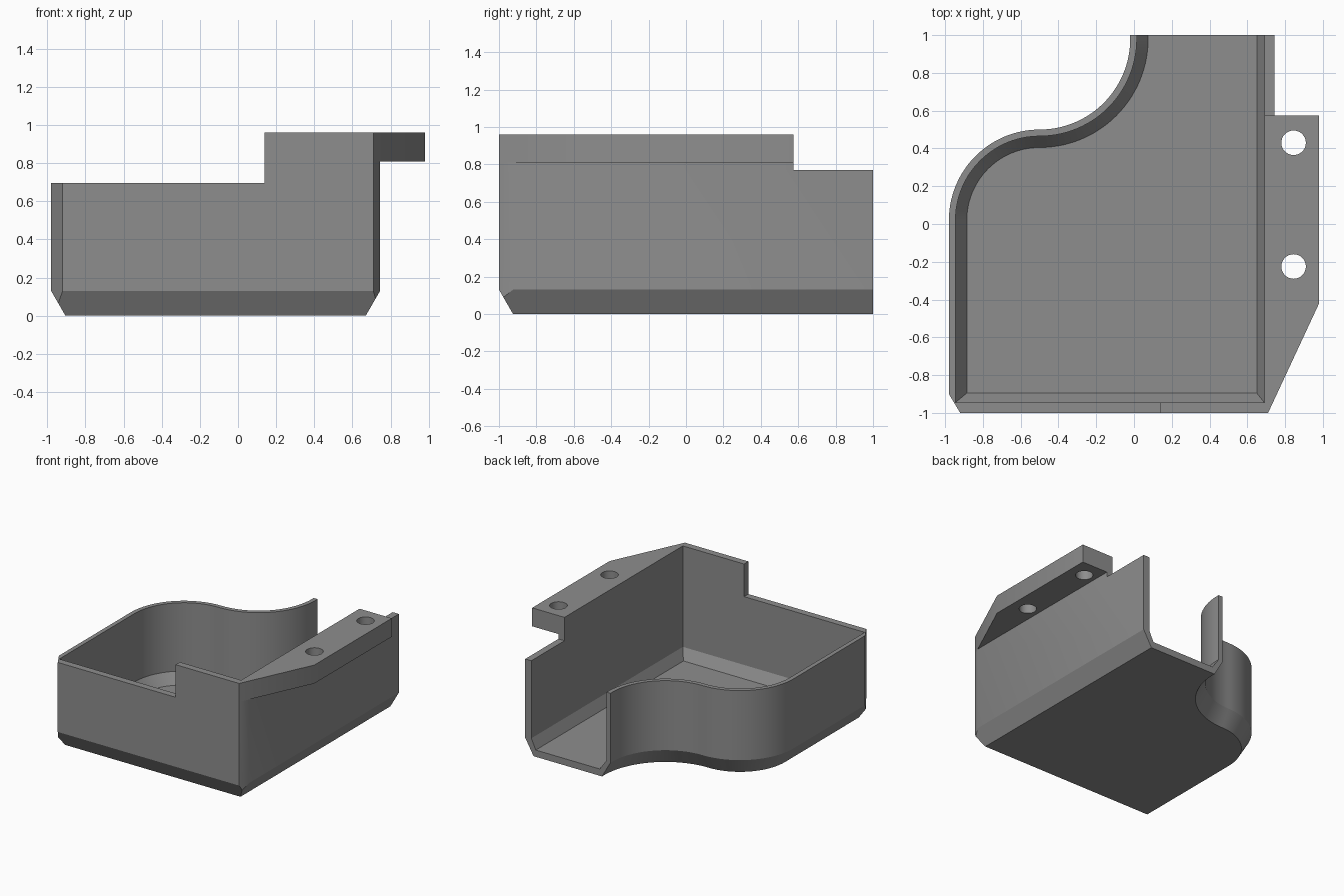
import bpy, bmesh, math
from mathutils import Vector

if "Cube" in bpy.data.objects:
    bpy.data.objects.remove(bpy.data.objects["Cube"])

grey = bpy.data.materials.new("plain_grey")
grey.diffuse_color = (0.27, 0.27, 0.27, 1)
grey.use_nodes = True
grey.node_tree.nodes["Principled BSDF"].inputs["Base Color"].default_value = grey.diffuse_color
R, STEPS = 0.48, 28


def outline(d, right, front, back):
    """Tray plan: S-curved left edge inset by d, straight right, front and back."""
    pts = [(-0.02 + d, back)]
    for i in range(STEPS + 1):                      # concave arc
        a = -math.pi / 2 * i / STEPS
        pts.append((-0.5 + (R + d) * math.cos(a), 0.98 + (R + d) * math.sin(a)))
    for i in range(1, STEPS + 1):                   # convex arc
        a = math.pi / 2 * (1 + i / STEPS)
        pts.append((-0.5 + (R - d) * math.cos(a), 0.02 + (R - d) * math.sin(a)))
    return pts + [(-0.98 + d, front), (right, front), (right, back)]


def finish(name, bm):
    bmesh.ops.recalc_face_normals(bm, faces=bm.faces)
    me = bpy.data.meshes.new(name)
    bm.to_mesh(me)
    bm.free()
    me.materials.append(grey)
    ob = bpy.data.objects.new(name, me)
    bpy.context.collection.objects.link(ob)
    return ob


def loft(name, levels, planes=()):
    """Closed solid through stacked plans, trimmed by vertical planes."""
    bm = bmesh.new()
    rings = [[bm.verts.new((x, y, z)) for x, y in pts] for pts, z in levels]
    n = len(rings[0])
    for a, b in zip(rings, rings[1:]):
        for i in range(n):
            j = (i + 1) % n
            bm.faces.new((a[i], a[j], b[j], b[i]))
    bm.faces.new(rings[0][::-1])
    bm.faces.new(rings[-1])
    for co, no in planes:
        cut = bmesh.ops.bisect_plane(
            bm, geom=bm.verts[:] + bm.edges[:] + bm.faces[:], dist=1e-5,
            plane_co=co, plane_no=no, clear_outer=True)
        edges = [e for e in cut["geom_cut"] if isinstance(e, bmesh.types.BMEdge)]
        bmesh.ops.holes_fill(bm, edges=edges, sides=0)
    return finish(name, bm)


def box(name, x0, x1, y0, y1, z0, z1, planes=()):
    plan = [(x0, y0), (x1, y0), (x1, y1), (x0, y1)]
    return loft(name, [(plan, z0), (plan, z1)], planes)


def combine(target, other, op):
    m = target.modifiers.new(op, "BOOLEAN")
    m.operation, m.solver, m.object = op, "EXACT", other
    bpy.context.view_layer.objects.active = target
    bpy.ops.object.modifier_apply(modifier=m.name)
    bpy.data.objects.remove(other)


# Corner trims
left_cut = (Vector((-0.98, -0.9, 0)), Vector((-0.1, -0.06, 0)).normalized())
right_cut = (Vector((0.71, -1, 0)), Vector((0.58, -0.27, 0)).normalized())

# Outer shell with bevelled base
wall = outline(0, 0.745, -1, 1)
tray = loft("tray", [(outline(0.075, 0.67, -0.925, 1), 0), (wall, 0.13), (wall, 0.96)],
            [left_cut, right_cut])

# Mounting flange on the right wall
flange = box("flange", 0.70, 0.98, -0.99, 0.575, 0.81, 0.96, [right_cut])
combine(tray, flange, "UNION")

# Cavity, open at the back and the top
inner = outline(0.035, 0.69, -0.945, 1.1)
cavity = loft("cavity", [(outline(0.095, 0.65, -0.895, 1.1), 0.055),
                         (inner, 0.14), (inner, 1.1)])
combine(tray, cavity, "DIFFERENCE")

# Lowered left walls and lowered rear end of the right wall
combine(tray, box("left_step", -1.5, 0.14, -1.5, 1.5, 0.695, 1.2), "DIFFERENCE")
combine(tray, box("rear_step", 0.5, 1.5, 0.575, 1.5, 0.77, 1.2), "DIFFERENCE")

# Screw holes
for y in (0.43, -0.225):
    circle = [(0.845 + 0.065 * math.cos(k * math.tau / 32),
               y + 0.065 * math.sin(k * math.tau / 32)) for k in range(32)]
    combine(tray, loft("hole", [(circle, 0.7), (circle, 1.1)]), "DIFFERENCE")

bpy.ops.object.select_all(action="DESELECT")
tray.select_set(True)
bpy.context.view_layer.objects.active = tray
bpy.ops.object.shade_smooth_by_angle(angle=math.radians(25))
